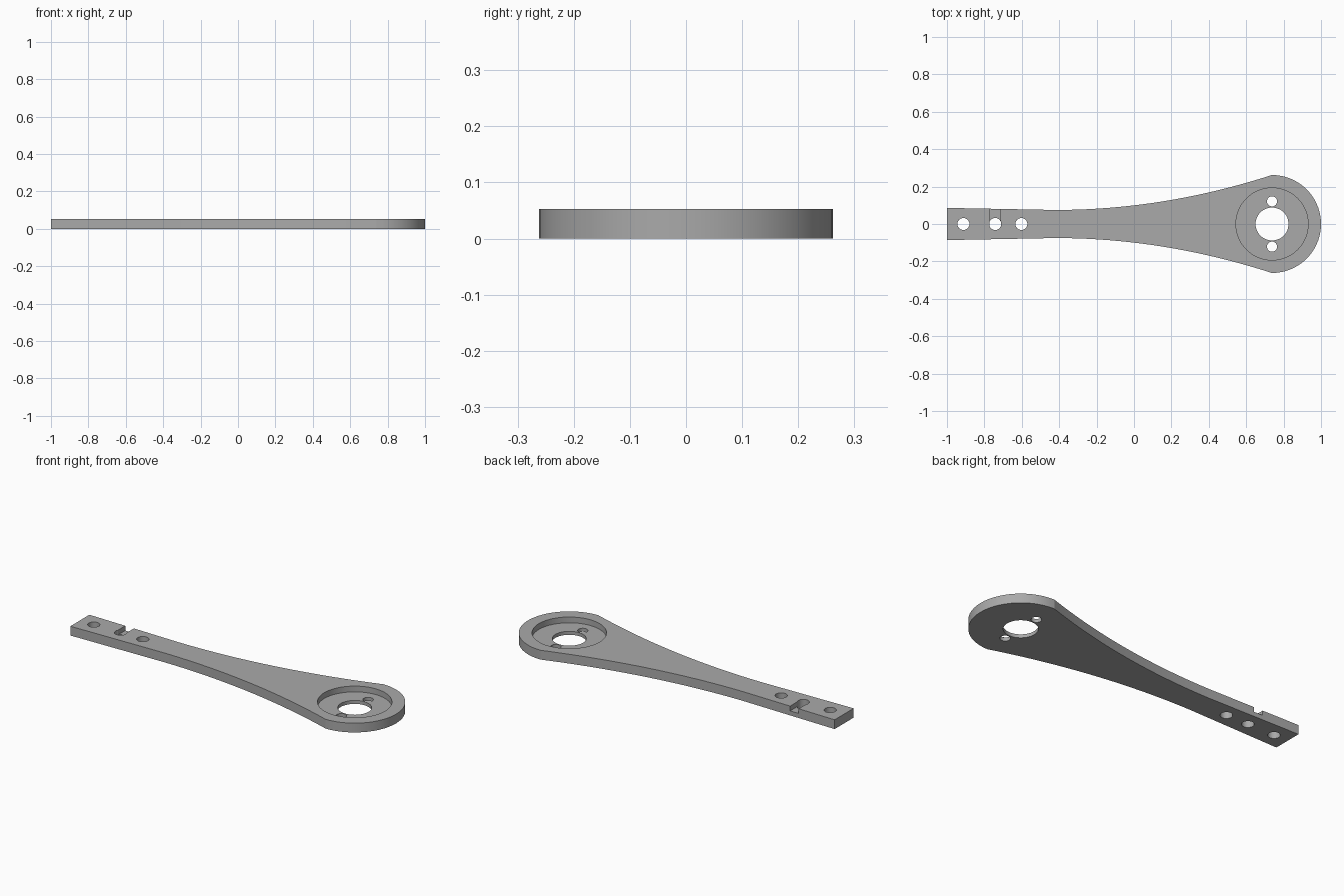
import bpy, bmesh, math

if "Cube" in bpy.data.objects:
    bpy.data.objects.remove(bpy.data.objects["Cube"], do_unlink=True)

THICK = 0.053
HEAD_X, HEAD_R = 0.738, 0.262
NECK_X, NECK_Y = -0.42, 0.075

grey = bpy.data.materials.new("plain grey")
grey.use_nodes = True
color = (0.4, 0.4, 0.4, 1)
grey.diffuse_color = color
grey.node_tree.nodes["Principled BSDF"].inputs["Base Color"].default_value = color


def prism(name, outline, z0, z1):
    """Extrude a flat outline from z0 up to z1."""
    bm = bmesh.new()
    base = bm.faces.new([bm.verts.new((x, y, z0)) for x, y in outline])
    top = bmesh.ops.extrude_face_region(bm, geom=[base])["geom"]
    bmesh.ops.translate(bm, vec=(0, 0, z1 - z0),
                        verts=[v for v in top if isinstance(v, bmesh.types.BMVert)])
    bmesh.ops.recalc_face_normals(bm, faces=bm.faces)
    mesh = bpy.data.meshes.new(name)
    bm.to_mesh(mesh)
    bm.free()
    mesh.materials.append(grey)
    obj = bpy.data.objects.new(name, mesh)
    bpy.context.collection.objects.link(obj)
    return obj


def circle(x, y, r, n):
    return [(x + r * math.cos(math.tau * i / n), y + r * math.sin(math.tau * i / n))
            for i in range(n)]


# Arm outline: round head, flared neck, straight tapered grip
flare = (HEAD_R - NECK_Y) / (HEAD_X - NECK_X) ** 2
half = [(HEAD_X + HEAD_R * math.cos(a), HEAD_R * math.sin(a))
        for a in (math.pi / 2 * i / 14 for i in range(1, 15))]
steps = 20
for i in range(1, steps + 1):
    x = HEAD_X + (NECK_X - HEAD_X) * i / steps
    half.append((x, NECK_Y + flare * (x - NECK_X) ** 2))
half.append((-1, 0.086))
outline = [(HEAD_X + HEAD_R, 0)] + half + [(x, -y) for x, y in reversed(half)]
arm = prism("arm", outline, 0, THICK)

# Cutters: head recess, centre bore, screw holes, grip holes and side slot
LOW, HIGH = -0.1, 0.2
cutters = [
    prism("recess_cutter", circle(HEAD_X, 0, 0.193, 64), 0.02, HIGH),
    prism("bore_cutter", circle(HEAD_X, 0, 0.088, 48), LOW, HIGH),
]
for side in (1, -1):
    cutters.append(prism("screw_hole_cutter", circle(HEAD_X, side * 0.121, 0.027, 32), LOW, HIGH))
for x in (-0.912, -0.742, -0.602):
    cutters.append(prism("grip_hole_cutter", circle(x, 0, 0.032, 32), LOW, HIGH))
cutters.append(prism("slot_cutter",
                     [(-0.77, 0), (-0.715, 0), (-0.715, 0.2), (-0.77, 0.2)], 0.026, HIGH))

bpy.ops.object.select_all(action="DESELECT")
bpy.context.view_layer.objects.active = arm
arm.select_set(True)
for cutter in cutters:
    cutter.hide_render = True
    mod = arm.modifiers.new("cut", "BOOLEAN")
    mod.operation = "DIFFERENCE"
    mod.solver = "EXACT"
    mod.object = cutter
    bpy.ops.object.modifier_apply(modifier=mod.name)
    bpy.data.objects.remove(cutter, do_unlink=True)

# Smooth curved walls, crisp rims
bpy.ops.object.shade_smooth_by_angle(angle=math.radians(15))
